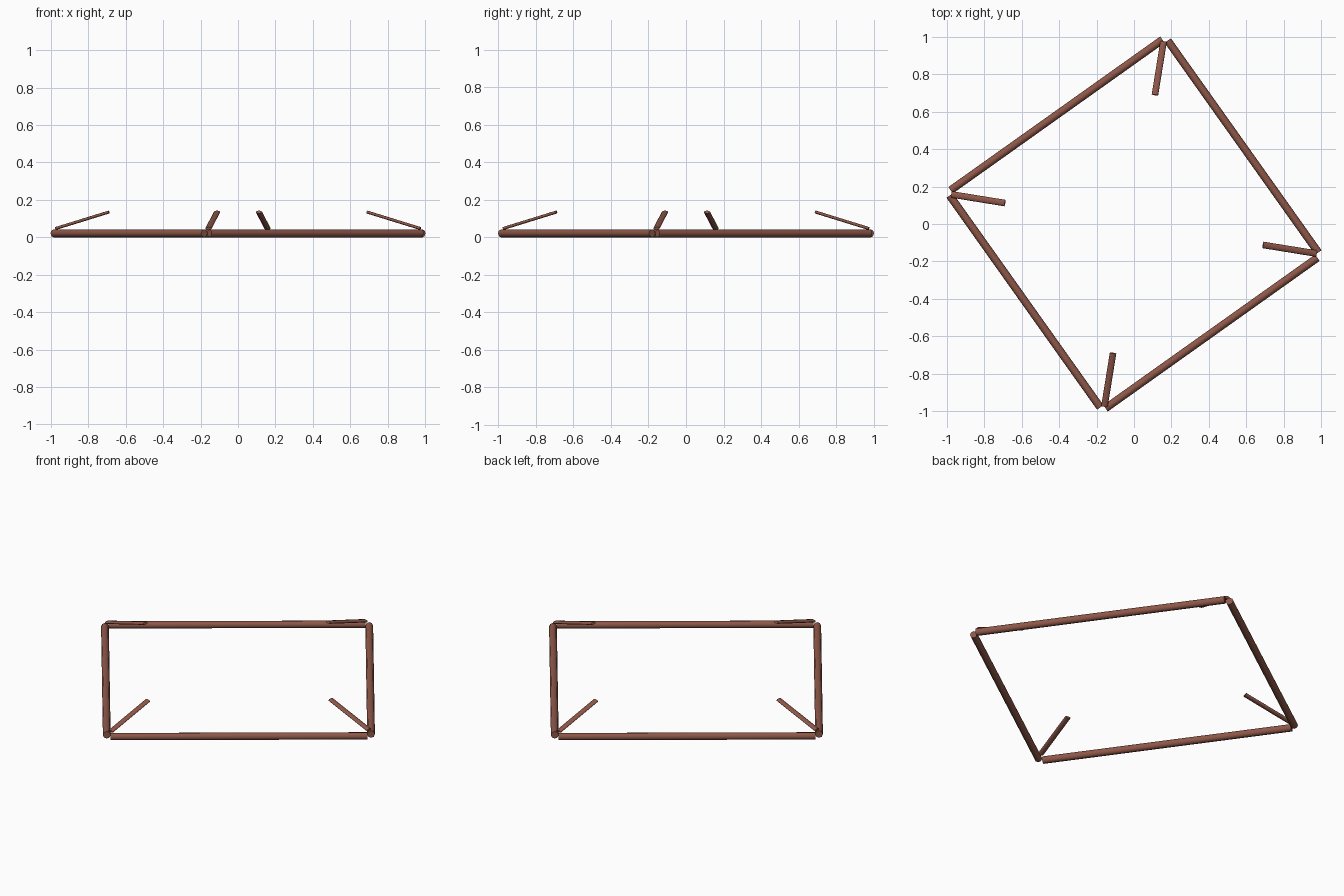
import bpy
from math import pi, radians
from mathutils import Matrix, Vector

cube = bpy.data.objects.get("Cube")
if cube:
    bpy.data.objects.remove(cube, do_unlink=True)

# Reddish brown wood
wood = bpy.data.materials.new("red_brown_wood")
wood.use_nodes = True
colour = (0.27, 0.095, 0.065, 1)
wood.diffuse_color = colour
wood.node_tree.nodes["Principled BSDF"].inputs["Base Color"].default_value = colour


def bar(name, start, end, width, height):
    """Smooth rounded bar with flat ends, running from start to end."""
    start, end = Vector(start), Vector(end)
    axis = end - start
    side = axis.cross(Vector((0, 0, 1))).normalized()
    up = side.cross(axis).normalized()
    bpy.ops.mesh.primitive_cylinder_add(vertices=8, radius=1, depth=1)
    ob = bpy.context.object
    ob.name = name
    basis = Matrix((side * width / 2, up * height / 2, axis)).transposed().to_4x4()
    ob.data.transform(Matrix.Translation((start + end) / 2) @ basis)
    if basis.determinant() < 0:
        ob.data.flip_normals()
    # Smooth sides, flat end caps
    for face in ob.data.polygons:
        face.use_smooth = len(face.vertices) == 4
    ob.data.materials.append(wood)


# Four rails in a turned square, with a flat slat leaning inward at each corner
tilt = radians(35.4)
for i, corner in enumerate(["back", "right", "front", "left"]):
    spin = Matrix.Rotation(-i * pi / 2, 4, "Z")
    place = spin @ Matrix.Rotation(tilt, 4, "Z")
    bar(f"{corner}_rail", place @ Vector((-0.695, 0.715, 0.021)),
        place @ Vector((0.695, 0.715, 0.021)), 0.042, 0.042)
    bar(f"{corner}_corner_slat", spin @ Vector((0.158, 0.975, 0.047)),
        spin @ Vector((0.112, 0.69, 0.135)), 0.035, 0.016)
